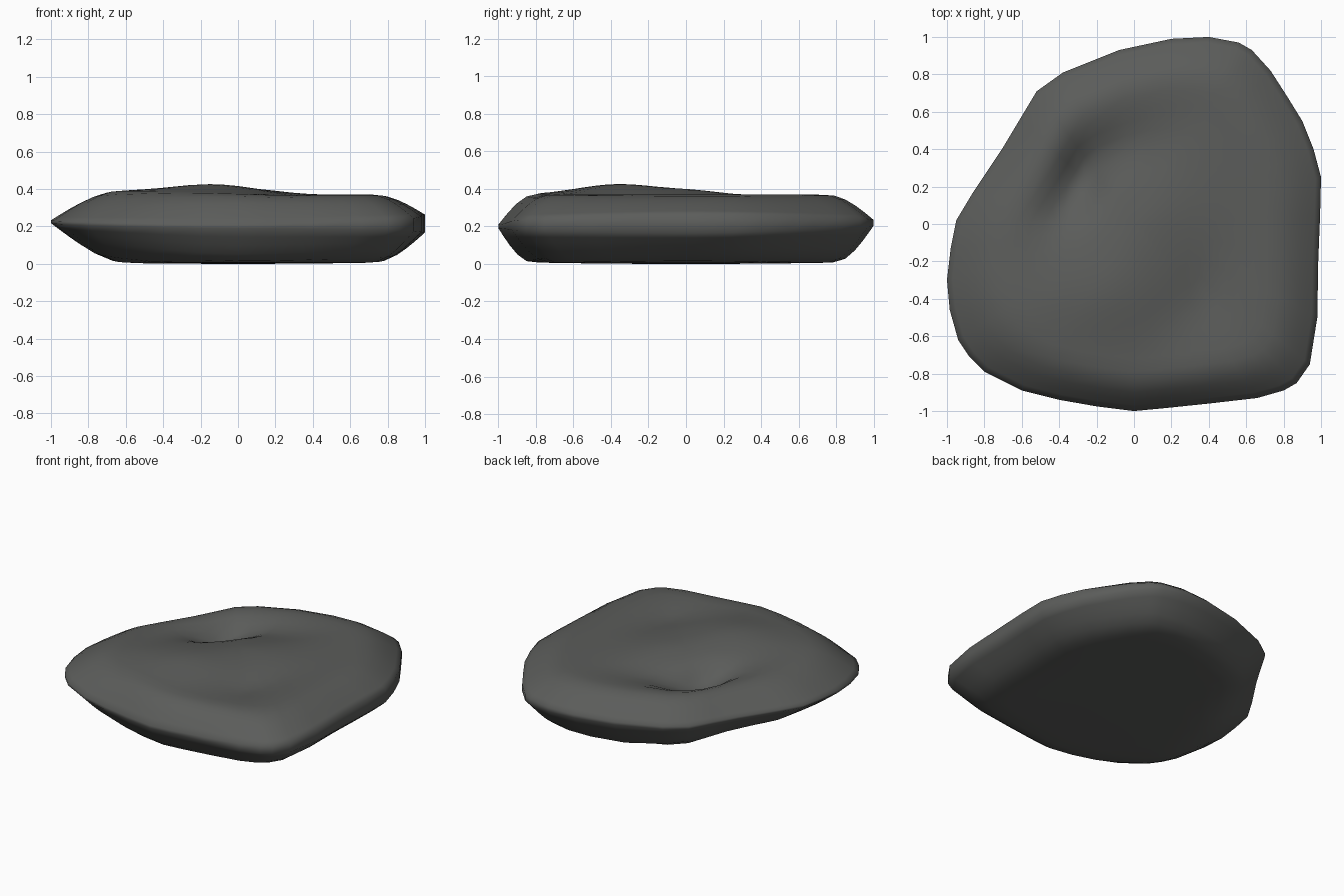
import bpy, bmesh, math

if "Cube" in bpy.data.objects:
    bpy.data.objects.remove(bpy.data.objects["Cube"])

# Plan outline of the stone, counter-clockwise
OUTLINE = [(.40, 1), (.20, .99), (-.08, .93), (-.38, .81), (-.52, .71), (-.61, .56),
           (-.70, .41), (-.86, .17), (-.95, .02), (-.98, -.13), (-1, -.30),
           (-.985, -.46), (-.94, -.62), (-.88, -.71), (-.80, -.79), (-.60, -.89),
           (-.40, -.94), (-.20, -.975), (0, -1), (.16, -.985), (.40, -.96),
           (.66, -.93), (.80, -.89), (.87, -.85), (.94, -.75), (.98, -.50),
           (.985, -.20), (.995, .05), (1, .25), (.96, .40), (.90, .55),
           (.82, .68), (.73, .82), (.63, .93), (.56, .97)]

# Per side: upper rim height, lower rim height, upper and lower shoulder width
SIDES = {(-1, 0): (.235, .22, .36, .45), (1, 0): (.265, .165, .28, .28),
         (0, -1): (.21, .19, .20, .18), (0, 1): (.23, .21, .25, .20)}

# Hollows and swellings on top: x, y, radius along, radius across, turn, height
RELIEF = [(-.15, -.36, .34, .28, .6, .055),
          (-.29, .24, .24, .13, 1.1, -.13),
          (.02, .42, .25, .16, .5, -.03),
          (.36, -.40, .28, .16, 1.2, -.035),
          (.10, .02, .25, .18, .8, .02),
          (-.62, -.45, .25, .25, 0, .015)]


def side_values(x, y):
    r2 = x * x + y * y
    weights = {d: max(0, x * d[0] + y * d[1]) ** 2 / r2 for d in SIDES}
    return [sum(weights[d] * SIDES[d][i] for d in SIDES) for i in range(4)]


def top_height(x, y):
    z = .37
    for cx, cy, ra, rb, turn, h in RELIEF:
        dx, dy = x - cx, y - cy
        u = (dx * math.cos(turn) + dy * math.sin(turn)) / ra
        v = (dy * math.cos(turn) - dx * math.sin(turn)) / rb
        z += h * math.exp(-(u * u + v * v))
    return z


def ease(inset, width):
    return math.sin(math.pi / 2 * min(1, inset / width))


def ring(bm, s, upper):
    verts = []
    for px, py in OUTLINE:
        hi, lo, k_hi, k_lo = side_values(px, py)
        x, y = px * s, py * s
        if upper:
            z = hi + (top_height(x, y) - hi) * ease(1 - s, k_hi)
        else:
            floor = .012 * s * s
            z = floor + (lo - floor) * (1 - ease(1 - s, k_lo))
        verts.append(bm.verts.new((x, y, z)))
    return verts


# Stone skin: rings from the underside, round the rim and over the top
bm = bmesh.new()
low = [.2, .4, .55, .68, .78, .85, .9, .94, .97, 1]
high = [1, .97, .94, .9, .85, .79, .72, .65, .58, .51, .44, .37, .3, .23, .16, .08]
rings = [ring(bm, s, False) for s in low] + [ring(bm, s, True) for s in high]
n = len(OUTLINE)
for a, b in zip(rings, rings[1:]):
    for i in range(n):
        j = (i + 1) % n
        bm.faces.new((a[i], a[j], b[j], b[i]))
for loop, z in ((rings[0], 0), (rings[-1], top_height(0, 0))):
    centre = bm.verts.new((0, 0, z))
    for i in range(n):
        bm.faces.new((loop[i], loop[(i + 1) % n], centre))
bmesh.ops.recalc_face_normals(bm, faces=bm.faces)
for f in bm.faces:
    f.smooth = True

mesh = bpy.data.meshes.new("flat_stone")
bm.to_mesh(mesh)
bm.free()
stone = bpy.data.objects.new("flat_stone", mesh)
bpy.context.collection.objects.link(stone)

# Dark mossy grey
mat = bpy.data.materials.new("dark_stone")
mat.diffuse_color = (.105, .108, .103, 1)
mat.use_nodes = True
mat.node_tree.nodes["Principled BSDF"].inputs["Base Color"].default_value = mat.diffuse_color
mesh.materials.append(mat)
